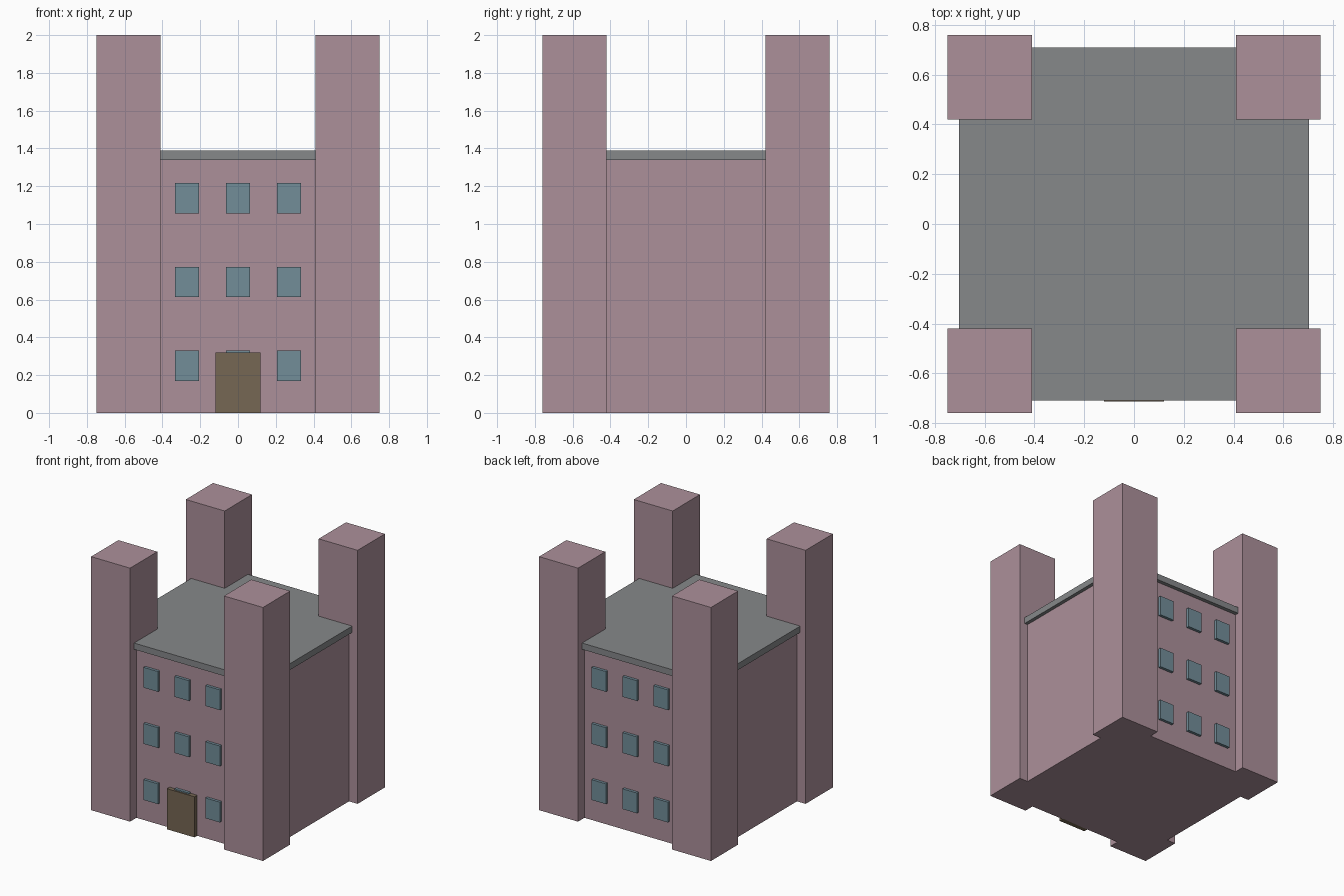
import bpy

if "Cube" in bpy.data.objects:
    bpy.data.objects.remove(bpy.data.objects["Cube"], do_unlink=True)


def material(name, rgb):
    """Flat material from an sRGB colour, stored as linear."""
    linear = [((c / 255 + 0.055) / 1.055) ** 2.4 for c in rgb] + [1]
    mat = bpy.data.materials.new(name)
    mat.use_nodes = True
    mat.diffuse_color = linear
    mat.node_tree.nodes["Principled BSDF"].inputs["Base Color"].default_value = linear
    return mat


pink = material("dusty pink wall", (172, 144, 154))
grey = material("slate grey roof", (134, 136, 138))
blue = material("blue grey glass", (114, 141, 153))
brown = material("brown door", (118, 103, 84))


def box(name, low, high, mat):
    centre = [(a + b) / 2 for a, b in zip(low, high)]
    bpy.ops.mesh.primitive_cube_add(size=1, location=centre)
    obj = bpy.context.object
    obj.name = name
    obj.scale = [b - a for a, b in zip(low, high)]
    bpy.ops.object.transform_apply(location=False, rotation=False, scale=True)
    obj.data.materials.append(mat)
    return obj


# Main block and overhanging roof slab
WALL = 0.68
box("main_block", (-0.675, -WALL, 0), (0.675, WALL, 1.34), pink)
box("roof_slab", (-0.703, -0.71, 1.34), (0.703, 0.71, 1.39), grey)

# Corner towers
for x, side in ((0.58, "left"), (-0.58, "right")):
    for y, end in ((-0.59, "front"), (0.59, "back")):
        box(f"{end}_{side}_tower", (x - 0.17, y - 0.17, 0),
            (x + 0.17, y + 0.17, 2), pink)

# Window grid on the front and back walls
for sign, end in ((-1, "front"), (1, "back")):
    faces = sorted((sign * (WALL - 0.02), sign * (WALL + 0.022)))
    for row in range(3):
        z = 0.25 + row * 0.443
        for col in (-1, 0, 1):
            x = col * 0.27
            box(f"{end}_window", (x - 0.063, faces[0], z - 0.08),
                (x + 0.063, faces[1], z + 0.08), blue)

# Front door
box("front_door", (-0.12, -0.714, 0), (0.12, -WALL + 0.02, 0.32), brown)
